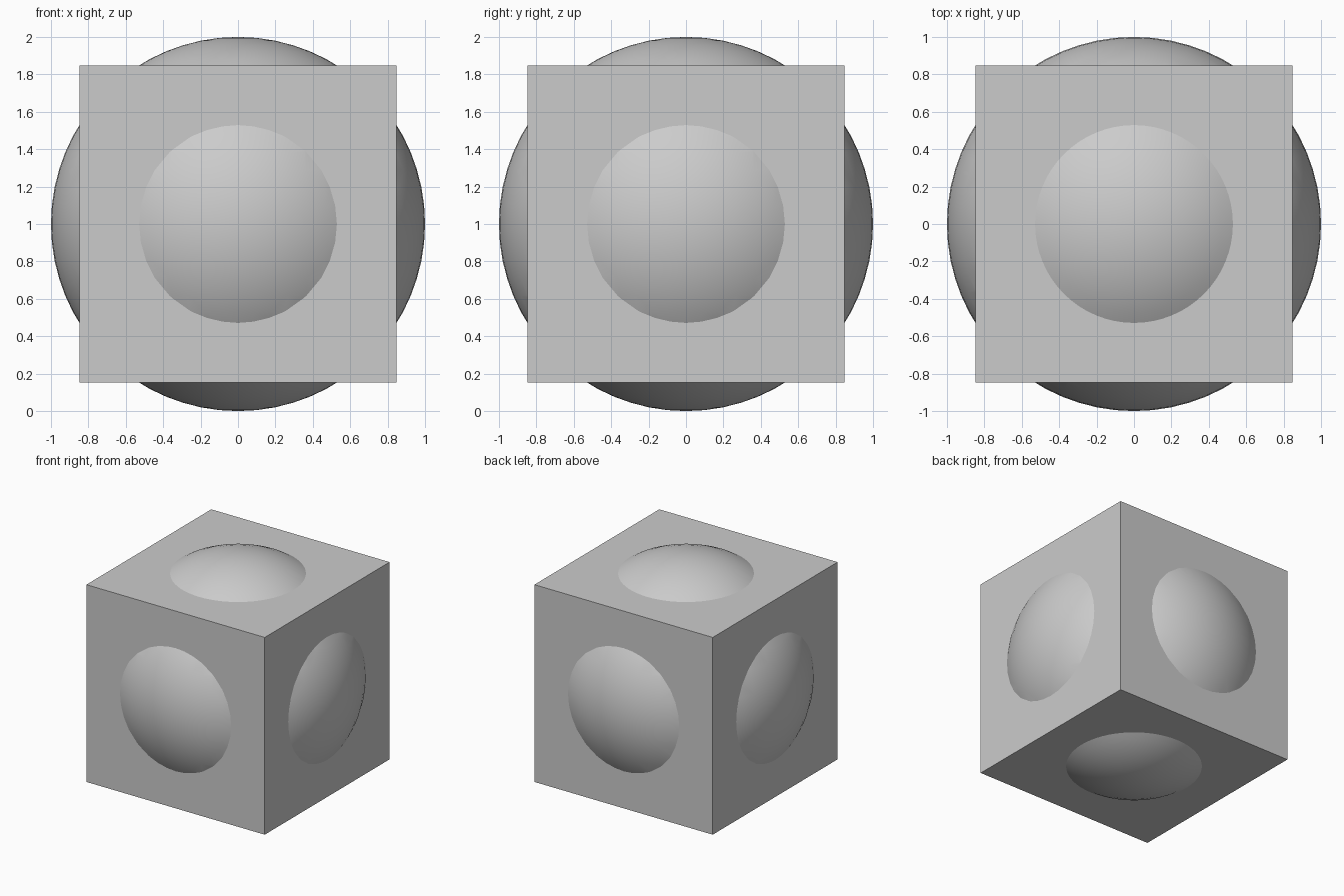
import bpy

default_cube = bpy.data.objects.get("Cube")
if default_cube:
    bpy.data.objects.remove(default_cube, do_unlink=True)

RADIUS = 1.0
SIDE = 1.695

# Single flat grey
grey = bpy.data.materials.new("light grey")
grey.use_nodes = True
colour = (0.6, 0.6, 0.6, 1)
grey.diffuse_color = colour
grey.node_tree.nodes["Principled BSDF"].inputs["Base Color"].default_value = colour

# Sphere whose caps bulge through the six faces
bpy.ops.mesh.primitive_uv_sphere_add(segments=64, ring_count=32, radius=RADIUS,
                                     location=(0, 0, RADIUS))
sphere = bpy.context.object
sphere.name = "sphere_cutter"
sphere.hide_render = True

# Cube body
bpy.ops.mesh.primitive_cube_add(size=SIDE, location=(0, 0, RADIUS))
body = bpy.context.object
body.name = "domed_cube"
for obj in (sphere, body):
    obj.data.materials.append(grey)

# Join both into one closed surface, then drop the helper
union = body.modifiers.new("union", 'BOOLEAN')
union.operation = 'UNION'
union.solver = 'EXACT'
union.object = sphere
bpy.ops.object.modifier_apply(modifier=union.name)
bpy.data.objects.remove(sphere, do_unlink=True)

# Smooth domes with crisp cube edges and dome rims
bpy.ops.object.shade_smooth_by_angle(angle=0.4)
